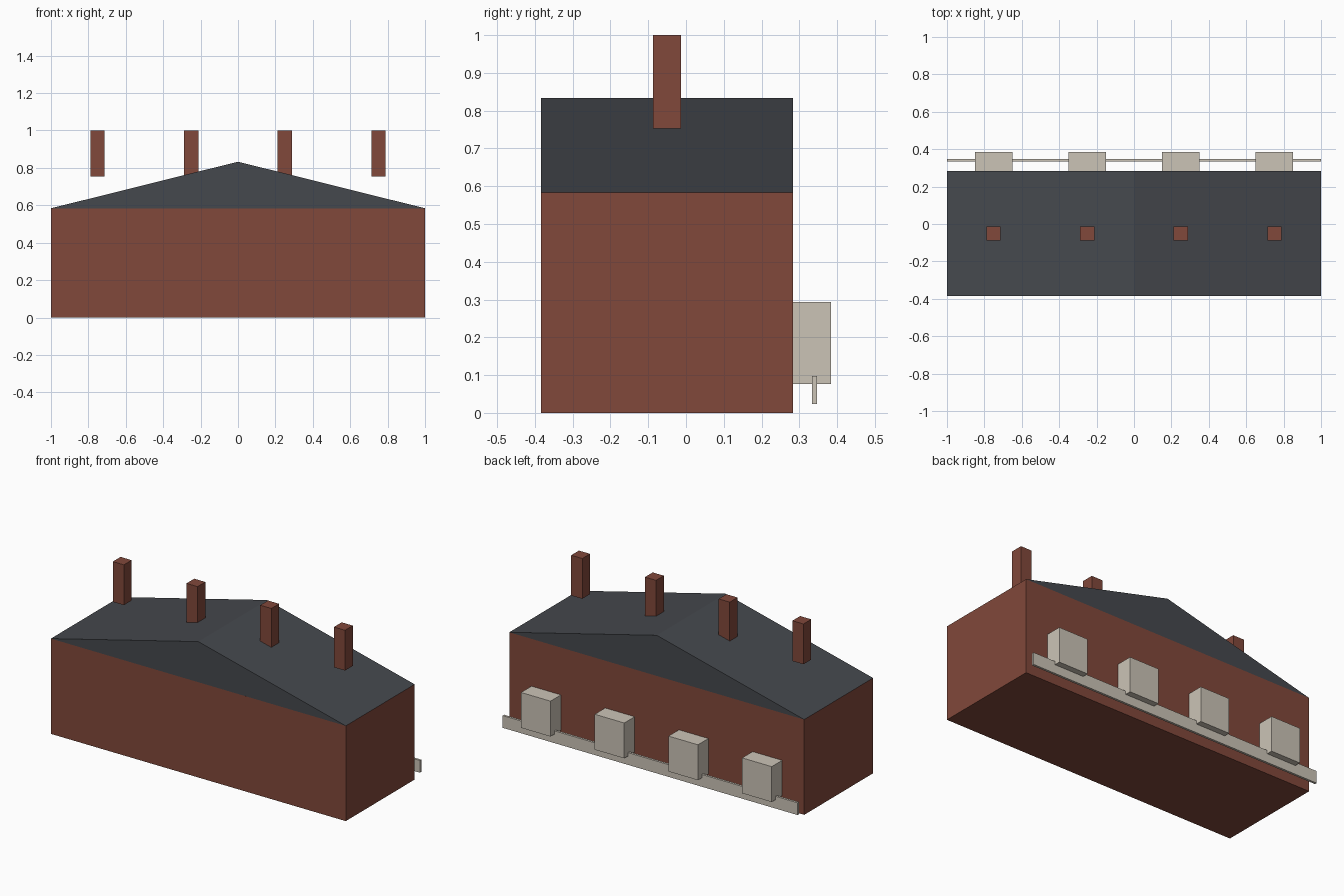
import bpy

if "Cube" in bpy.data.objects:
    bpy.data.objects.remove(bpy.data.objects["Cube"])


def material(name, rgb):
    m = bpy.data.materials.new(name)
    m.diffuse_color = (*rgb, 1)
    m.use_nodes = True
    m.node_tree.nodes["Principled BSDF"].inputs["Base Color"].default_value = m.diffuse_color
    return m


BRICK = material("brick", (0.22, 0.065, 0.043))
SLATE = material("slate", (0.06, 0.065, 0.075))
STONE = material("stone", (0.6, 0.55, 0.47))


def mesh_object(name, verts, faces, mat):
    me = bpy.data.meshes.new(name)
    me.from_pydata(verts, [], faces)
    me.materials.append(mat)
    ob = bpy.data.objects.new(name, me)
    bpy.context.collection.objects.link(ob)
    return ob


def extrude_y(name, profile, y0, y1, mat):
    """Extrude an anticlockwise (seen from the front) x-z profile along y."""
    n = len(profile)
    verts = [(x, y, z) for y in (y0, y1) for x, z in profile]
    faces = [tuple(range(n)), tuple(range(2 * n - 1, n - 1, -1))]
    faces += [(i, i + n, (i + 1) % n + n, (i + 1) % n) for i in range(n)]
    return mesh_object(name, verts, faces, mat)


def box(name, x, width, y0, y1, z0, z1, mat):
    a, b = x - width / 2, x + width / 2
    return extrude_y(name, [(a, z0), (b, z0), (b, z1), (a, z1)], y0, y1, mat)


FRONT, BACK, EAVES, RIDGE = -0.384, 0.283, 0.584, 0.833

# Brick block and its gabled roof, ridge running front to back
box("walls", 0, 2, FRONT, BACK, 0, EAVES, BRICK)
extrude_y("roof", [(-1, EAVES), (1, EAVES), (0, RIDGE)], FRONT, BACK, SLATE)

# One chimney and one rear bay for each of the four bays
for i in range(4):
    x = -0.75 + 0.5 * i
    box(f"chimney_{i + 1}", x, 0.075, -0.088, -0.013, 0.753, 1.0, BRICK)
    box(f"rear_bay_{i + 1}", x, 0.2, BACK, 0.384, 0.077, 0.294, STONE)

# Thin rail running under the rear bays
box("rear_rail", 0, 2, 0.333, 0.347, 0.023, 0.098, STONE)
